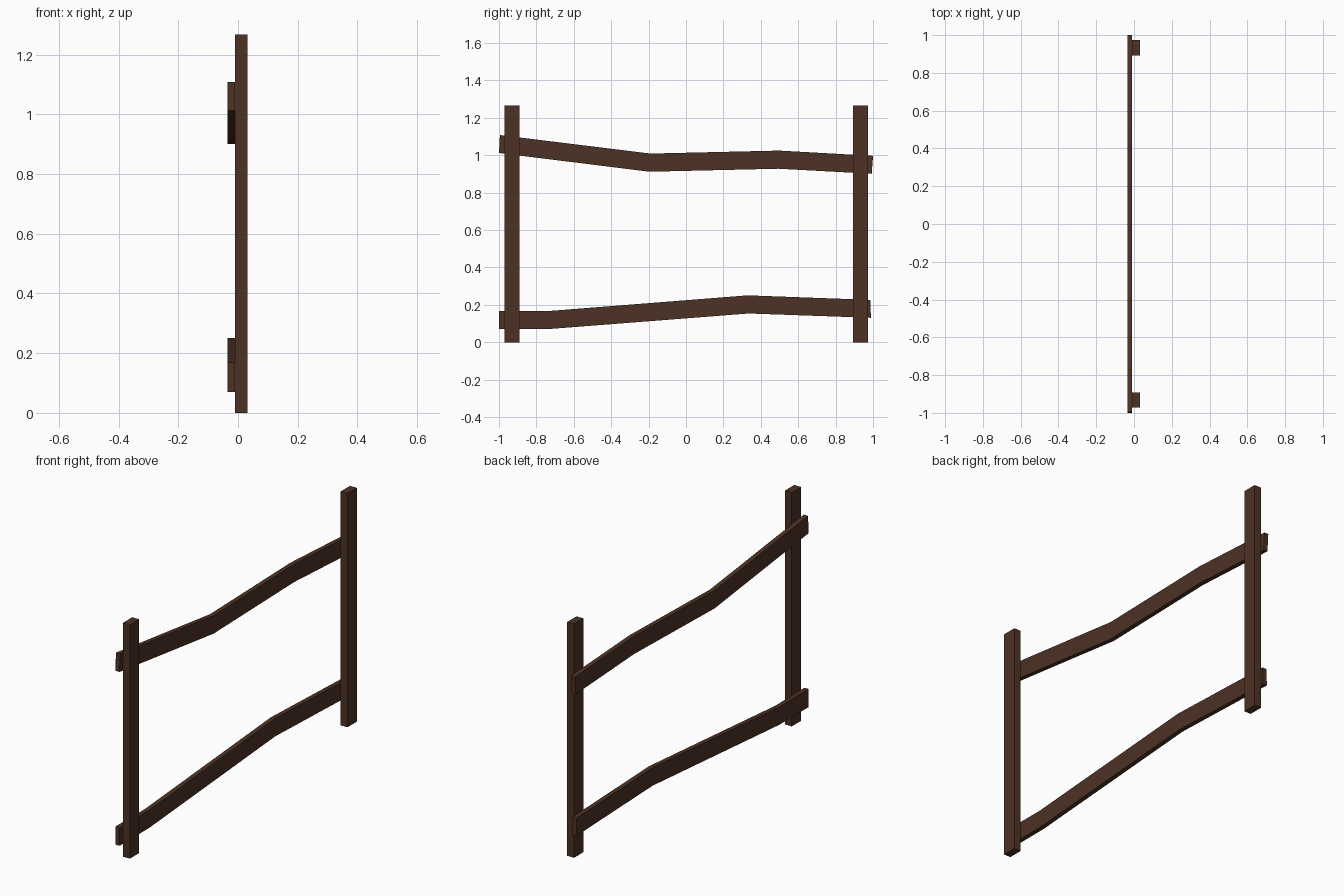
import bpy, bmesh

if "Cube" in bpy.data.objects:
    bpy.data.objects.remove(bpy.data.objects["Cube"])

wood = bpy.data.materials.new("dark_wood")
wood.diffuse_color = (0.075, 0.032, 0.018, 1)
wood.use_nodes = True
wood.node_tree.nodes["Principled BSDF"].inputs["Base Color"].default_value = wood.diffuse_color


def extrude_profile(name, profile, x0, x1):
    """Extrude a closed (y, z) outline, given as top/bottom pairs, along x."""
    bm = bmesh.new()
    rings = [[bm.verts.new(c) for c in
              ((x0, yt, zt), (x1, yt, zt), (x1, yb, zb), (x0, yb, zb))]
             for (yt, zt), (yb, zb) in profile]
    for a, b in zip(rings, rings[1:]):
        for i in range(4):
            j = (i + 1) % 4
            bm.faces.new((a[i], a[j], b[j], b[i]))
    bm.faces.new(rings[0])
    bm.faces.new(rings[-1])
    bmesh.ops.recalc_face_normals(bm, faces=bm.faces)
    mesh = bpy.data.meshes.new(name)
    bm.to_mesh(mesh)
    bm.free()
    mesh.materials.append(wood)
    obj = bpy.data.objects.new(name, mesh)
    bpy.context.collection.objects.link(obj)
    return obj


# Upright posts
for name, y in (("front_post", -0.931), ("back_post", 0.933)):
    extrude_profile(name, [((y - 0.04, 1.267), (y - 0.04, 0)),
                           ((y + 0.04, 1.267), (y + 0.04, 0))], -0.01, 0.031)

# Crooked rails fixed to the -x side of the posts
extrude_profile("upper_rail", [((-0.995, 1.108), (-1.0, 1.012)),
                               ((-0.19, 1.009), (-0.195, 0.912)),
                               ((0.497, 1.025), (0.495, 0.928)),
                               ((1.0, 0.997), (0.993, 0.901))], -0.035, -0.01)
extrude_profile("lower_rail", [((-1.0, 0.168), (-1.0, 0.07)),
                               ((-0.75, 0.166), (-0.745, 0.07)),
                               ((0.33, 0.251), (0.335, 0.154)),
                               ((0.985, 0.227), (0.989, 0.131))], -0.035, -0.01)
